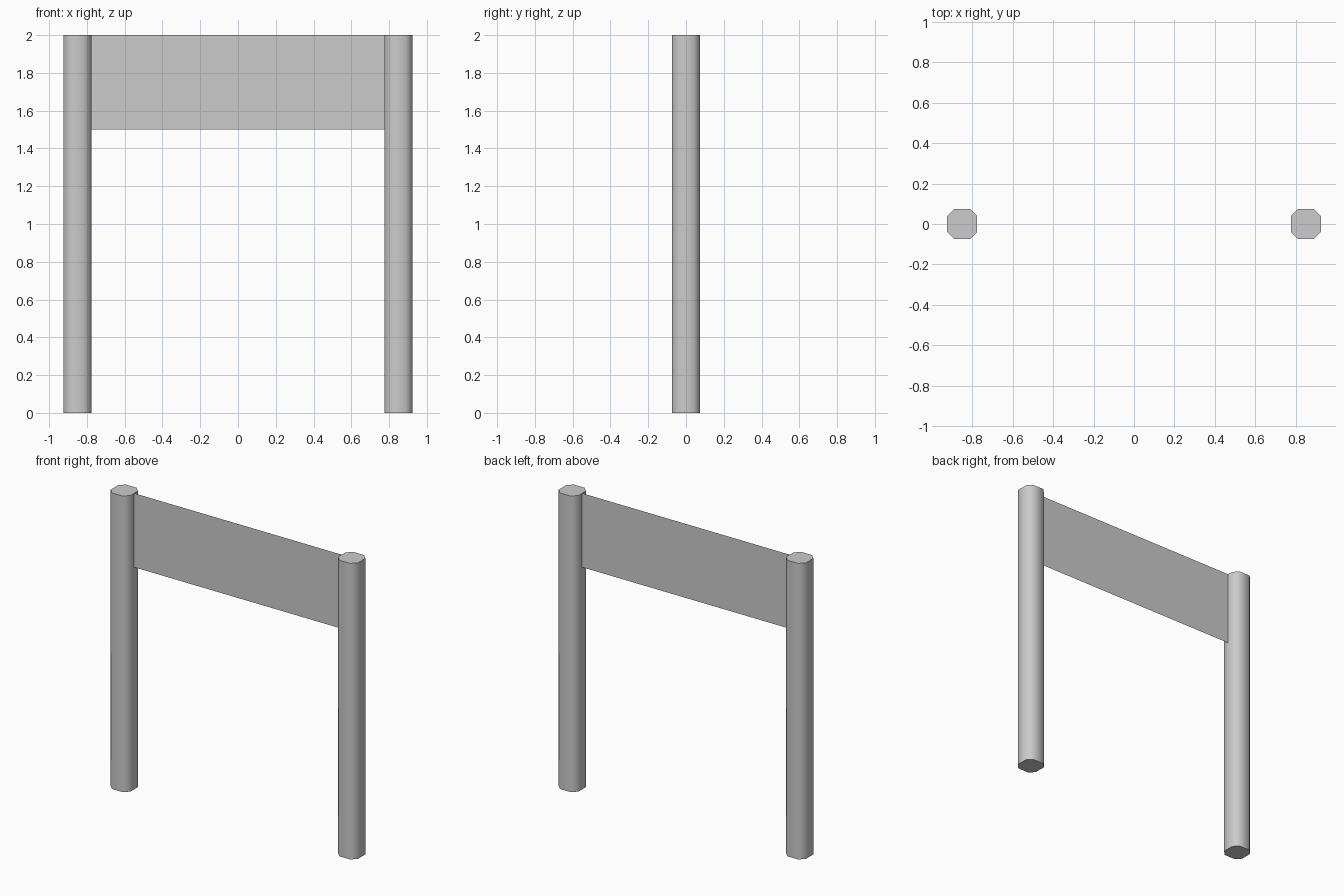
import bpy
import math

if "Cube" in bpy.data.objects:
    bpy.data.objects.remove(bpy.data.objects["Cube"])

POST_X, HALF, CUT, HEIGHT = 0.85, 0.074, 0.034, 2.0


def make_object(name, verts, faces):
    mesh = bpy.data.meshes.new(name)
    mesh.from_pydata(verts, [], faces)
    mesh.update()
    obj = bpy.data.objects.new(name, mesh)
    bpy.context.collection.objects.link(obj)
    return obj


# Eight-sided post profile: a square with chamfered corners
a, b = HALF, HALF - CUT
profile = [(a, -b), (a, b), (b, a), (-b, a), (-a, b), (-a, -b), (-b, -a), (b, -a)]
n = len(profile)


def make_post(name, x):
    verts = [(x + px, py, z) for z in (0, HEIGHT) for px, py in profile]
    faces = [(i, (i + 1) % n, (i + 1) % n + n, i + n) for i in range(n)]
    faces += [tuple(reversed(range(n))), tuple(range(n, 2 * n))]
    post = make_object(name, verts, faces)
    bpy.ops.object.select_all(action='DESELECT')
    post.select_set(True)
    bpy.context.view_layer.objects.active = post
    bpy.ops.object.shade_smooth_by_angle(angle=math.radians(50))


# Upright posts
make_post("left_post", -POST_X)
make_post("right_post", POST_X)

# Thin banner sheet stretched between the posts
w = POST_X - HALF
make_object("banner",
            [(-w, 0, 1.5), (w, 0, 1.5), (w, 0, HEIGHT), (-w, 0, HEIGHT)],
            [(0, 1, 2, 3)])
